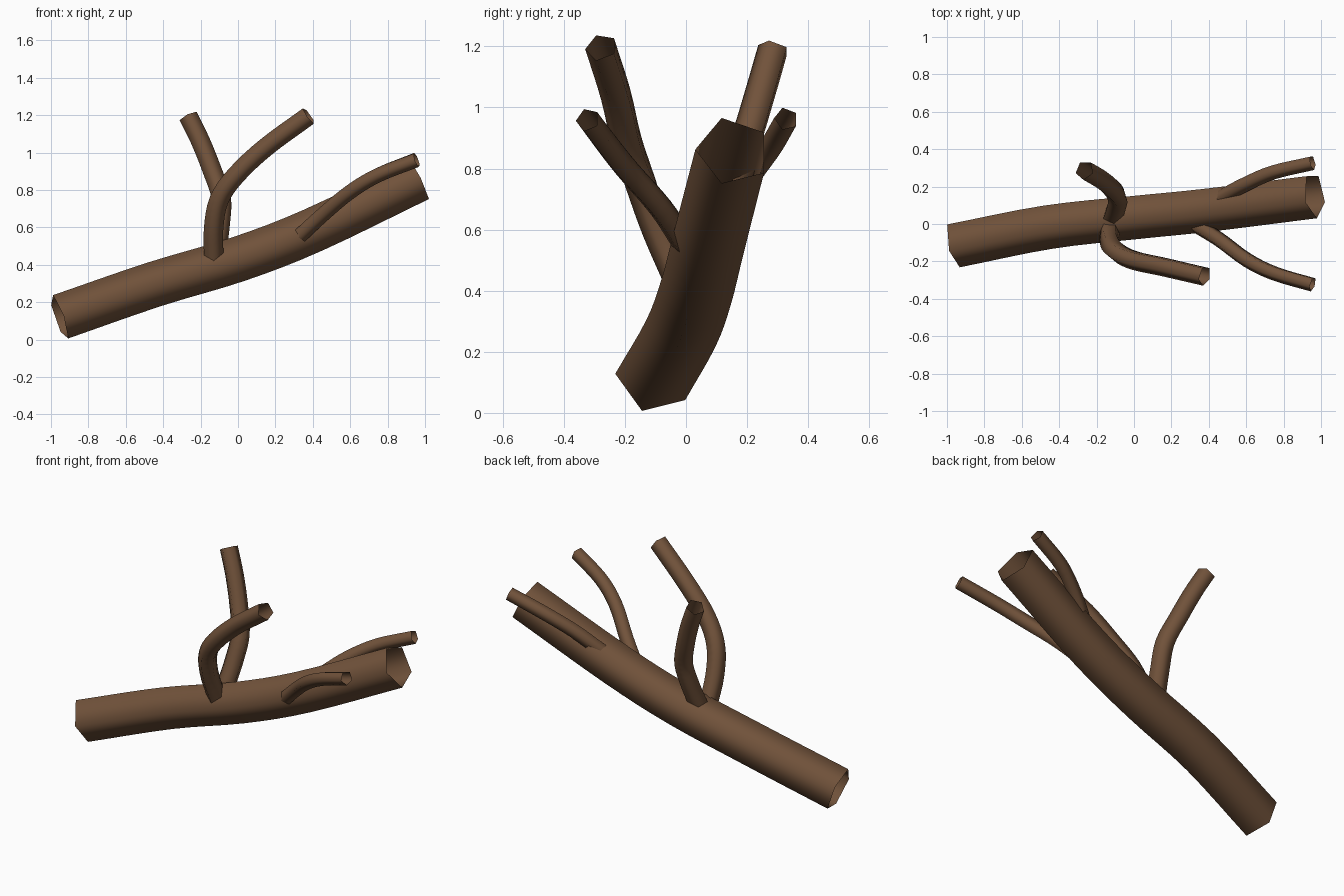
import bpy, bmesh, math
from mathutils import Vector

if "Cube" in bpy.data.objects:
    bpy.data.objects.remove(bpy.data.objects["Cube"])

bark = bpy.data.materials.new("bark_brown")
bark.diffuse_color = (0.165, 0.085, 0.043, 1)
bark.use_nodes = True
bark.node_tree.nodes["Principled BSDF"].inputs["Base Color"].default_value = bark.diffuse_color

SIDES = 5
STEPS = 4


def smooth_path(points):
    """Catmull-Rom curve through the points."""
    p = [Vector(q) for q in points]
    p = [2 * p[0] - p[1]] + p + [2 * p[-1] - p[-2]]
    path = []
    for i in range(1, len(p) - 2):
        a, b, c, d = p[i - 1:i + 3]
        for s in range(STEPS):
            t = s / STEPS
            path.append(0.5 * (2 * b + (c - a) * t + (2 * a - 5 * b + 4 * c - d) * t ** 2
                               + (3 * b - a - 3 * c + d) * t ** 3))
    path.append(p[-2])
    return path


def limb(name, points, r_start, r_end):
    """Open five-sided tube with one corner facing the front."""
    path = smooth_path(points)
    bm = bmesh.new()
    rings = []
    for i, c in enumerate(path):
        tangent = (path[min(i + 1, len(path) - 1)] - path[max(i - 1, 0)]).normalized()
        u = Vector((0, -1, 0))
        u = (u - tangent * u.dot(tangent)).normalized()
        w = tangent.cross(u)
        r = r_start + (r_end - r_start) * i / (len(path) - 1)
        rings.append([bm.verts.new(c + r * (math.cos(a) * u + math.sin(a) * w))
                      for a in (2 * math.pi * k / SIDES for k in range(SIDES))])
    for lo, hi in zip(rings, rings[1:]):
        for k in range(SIDES):
            n = (k + 1) % SIDES
            bm.faces.new((lo[k], lo[n], hi[n], hi[k])).smooth = True
    mesh = bpy.data.meshes.new(name)
    bm.to_mesh(mesh)
    bm.free()
    mesh.materials.append(bark)
    obj = bpy.data.objects.new(name, mesh)
    bpy.context.collection.objects.link(obj)
    return obj


# Main log
limb("log", [(-0.955, -0.105, 0.12), (-0.45, -0.005, 0.295), (0, 0.045, 0.43),
             (0.4, 0.085, 0.585), (0.965, 0.155, 0.857)], 0.129, 0.125)

# Tall branches in the middle
limb("front_tall_branch", [(-0.13, -0.02, 0.44), (-0.13, -0.09, 0.6), (-0.10, -0.145, 0.75),
                           (-0.01, -0.19, 0.88), (0.15, -0.225, 1.03), (0.378, -0.278, 1.197)],
     0.055, 0.053)
limb("back_tall_branch", [(-0.115, 0.04, 0.47), (-0.095, 0.10, 0.62), (-0.09, 0.15, 0.76),
                          (-0.14, 0.205, 0.91), (-0.20, 0.25, 1.06), (-0.265, 0.288, 1.193)],
     0.055, 0.053)

# Thin branches near the upper end
limb("front_thin_branch", [(0.32, 0.0, 0.545), (0.45, -0.08, 0.665), (0.6, -0.19, 0.79),
                           (0.75, -0.262, 0.88), (0.955, -0.322, 0.96)], 0.042, 0.04)
limb("back_thin_branch", [(0.38, 0.09, 0.6), (0.48, 0.15, 0.69), (0.6, 0.215, 0.79),
                          (0.75, 0.28, 0.88), (0.955, 0.328, 0.963)], 0.042, 0.04)
